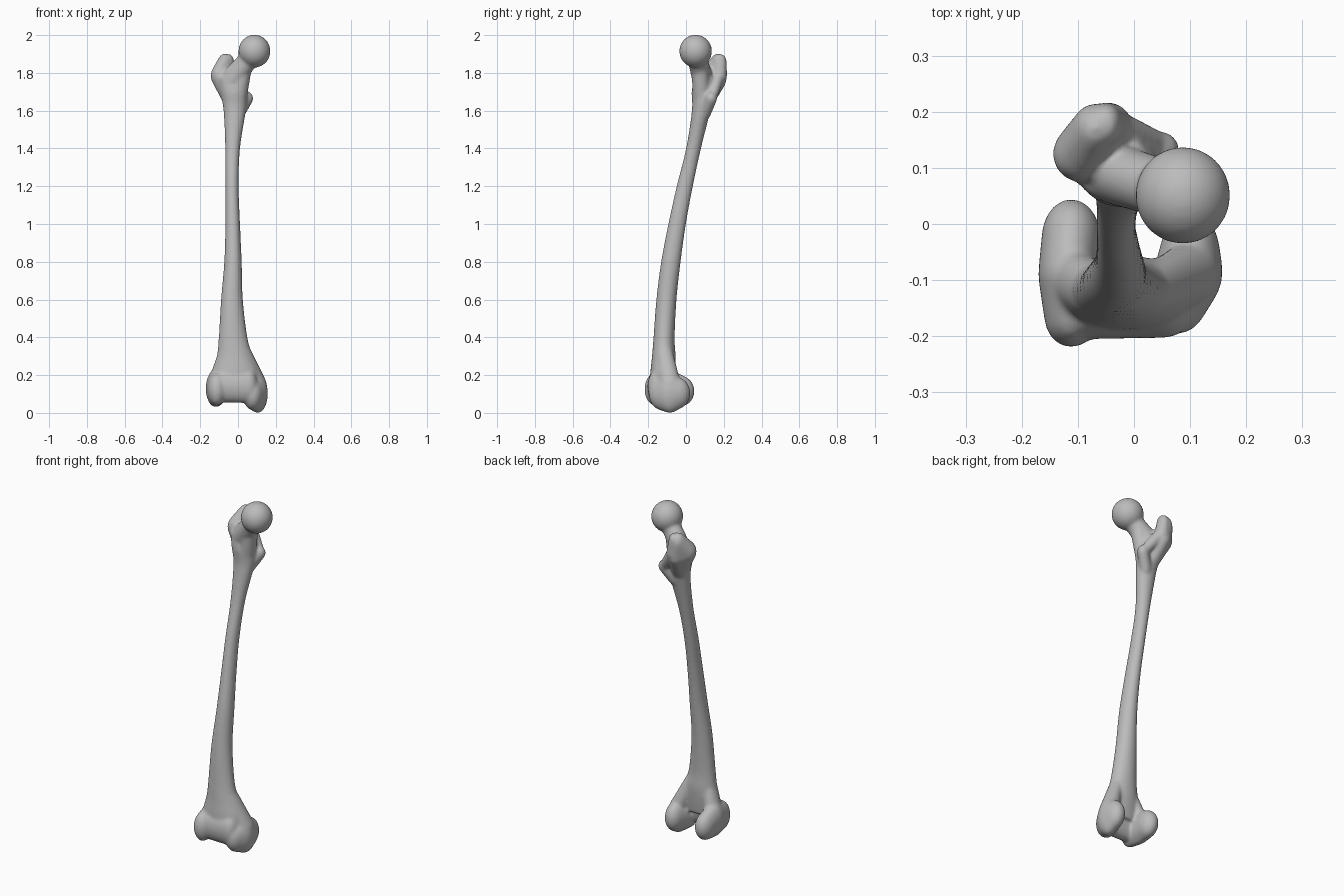
import bpy, bmesh
from math import cos, sin, pi
from mathutils import Vector

cube = bpy.data.objects.get("Cube")
if cube:
    bpy.data.objects.remove(cube, do_unlink=True)

bone = bpy.data.materials.new("bone grey")
bone.use_nodes = True
bone.diffuse_color = (0.5, 0.5, 0.5, 1)
bone.node_tree.nodes["Principled BSDF"].inputs["Base Color"].default_value = (0.5, 0.5, 0.5, 1)

parts = []


def add_object(name, bm):
    bmesh.ops.recalc_face_normals(bm, faces=bm.faces)
    mesh = bpy.data.meshes.new(name)
    bm.to_mesh(mesh)
    bm.free()
    mesh.materials.append(bone)
    obj = bpy.data.objects.new(name, mesh)
    bpy.context.collection.objects.link(obj)
    parts.append(obj)
    return obj


def hull(name, *balls):
    """Convex skin around ellipsoids given as (centre, radii)."""
    bm = bmesh.new()
    for centre, radii in balls:
        made = bmesh.ops.create_uvsphere(bm, u_segments=28, v_segments=18, radius=1)
        for v in made["verts"]:
            v.co = Vector(a * r + c for a, r, c in zip(v.co, radii, centre))
    if len(balls) > 1:
        out = bmesh.ops.convex_hull(bm, input=bm.verts[:])
        inside = [g for g in out["geom_interior"] if isinstance(g, bmesh.types.BMVert)]
        bmesh.ops.delete(bm, geom=inside, context="VERTS")
    return add_object(name, bm)


def curve_point(rows, i, t):
    """Smooth interpolation between neighbouring section rows."""
    a, b, c, d = (rows[min(max(i + k, 0), len(rows) - 1)] for k in (-1, 0, 1, 2))
    return [q + t / 2 * (r - p + t * (2 * p - 5 * q + 4 * r - s + t * (3 * (q - r) + s - p)))
            for p, q, r, s in zip(a, b, c, d)]


def loft(name, rows, steps=8, sides=36):
    """Closed tube through sections given as (z, x min, x max, y min, y max)."""
    bm = bmesh.new()
    sections = [curve_point(rows, i, s / steps) for i in range(len(rows) - 1) for s in range(steps)]
    rings = []
    for z, x0, x1, y0, y1 in sections + [rows[-1]]:
        rings.append([bm.verts.new(((x0 + x1) / 2 + (x1 - x0) / 2 * cos(2 * pi * k / sides),
                                    (y0 + y1) / 2 + (y1 - y0) / 2 * sin(2 * pi * k / sides), z))
                      for k in range(sides)])
    for low, high in zip(rings, rings[1:]):
        for k in range(sides):
            n = (k + 1) % sides
            bm.faces.new((low[k], low[n], high[n], high[k]))
    bm.faces.new(rings[0])
    bm.faces.new(rings[-1])
    return add_object(name, bm)


# Bowed shaft, flaring at both ends
shaft = loft("thigh_bone", [
    (0.14, -0.13, 0.11, -0.19, -0.07),
    (0.22, -0.13, 0.105, -0.188, -0.06),
    (0.30, -0.112, 0.078, -0.18, -0.055),
    (0.40, -0.102, 0.05, -0.172, -0.06),
    (0.60, -0.09, 0.026, -0.157, -0.05),
    (0.80, -0.073, 0.02, -0.132, -0.028),
    (1.00, -0.067, 0.011, -0.094, 0.0),
    (1.20, -0.067, 0.004, -0.05, 0.037),
    (1.40, -0.068, 0.011, 0.0, 0.08),
    (1.60, -0.077, 0.042, 0.031, 0.13),
    (1.70, -0.095, 0.048, 0.03, 0.155),
    (1.78, -0.11, 0.03, 0.045, 0.16),
])

# Ball joint and neck
hull("head", ((0.087, 0.051, 1.915), (0.085, 0.087, 0.087)))
hull("neck", ((0.06, 0.06, 1.875), (0.05, 0.052, 0.055)),
     ((-0.035, 0.09, 1.76), (0.05, 0.055, 0.075)))
hull("neck_base", ((0.025, 0.075, 1.81), (0.045, 0.045, 0.06)),
     ((-0.01, 0.085, 1.66), (0.055, 0.05, 0.06)))

# Outer knob with raised back crest, and inner knob
hull("greater_trochanter", ((-0.098, 0.125, 1.785), (0.047, 0.05, 0.06)),
     ((-0.07, 0.17, 1.845), (0.04, 0.045, 0.058)),
     ((-0.055, 0.165, 1.76), (0.045, 0.048, 0.05)),
     ((-0.03, 0.105, 1.64), (0.045, 0.04, 0.03)))
hull("trochanter_crest", ((-0.05, 0.178, 1.865), (0.028, 0.038, 0.036)),
     ((-0.045, 0.18, 1.78), (0.04, 0.037, 0.04)))
hull("back_ridge", ((-0.035, 0.175, 1.78), (0.03, 0.03, 0.04)),
     ((0.045, 0.14, 1.67), (0.024, 0.024, 0.03)))
hull("lesser_trochanter", ((0.05, 0.133, 1.665), (0.031, 0.032, 0.036)),
     ((0.005, 0.1, 1.60), (0.035, 0.035, 0.05)))

# Outer knee knuckle: front ridge and rounded back
hull("lateral_condyle", ((-0.112, -0.165, 0.125), (0.048, 0.055, 0.085)),
     ((-0.118, -0.09, 0.13), (0.053, 0.06, 0.1)),
     ((-0.112, -0.025, 0.115), (0.053, 0.07, 0.08)))
hull("lateral_flare", ((-0.115, -0.095, 0.14), (0.048, 0.06, 0.07)),
     ((-0.07, -0.12, 0.31), (0.035, 0.045, 0.04)))

# Inner knee knuckle
hull("medial_condyle", ((0.078, -0.13, 0.10), (0.054, 0.066, 0.085)),
     ((0.105, -0.085, 0.103), (0.053, 0.07, 0.104)),
     ((0.10, -0.05, 0.105), (0.053, 0.073, 0.085)))
hull("medial_flare", ((0.105, -0.085, 0.14), (0.048, 0.06, 0.07)),
     ((0.035, -0.115, 0.32), (0.035, 0.045, 0.04)))

# Shallow kneecap groove bridging the two knuckles
hull("kneecap_groove", ((-0.08, -0.15, 0.14), (0.05, 0.055, 0.085)),
     ((0.055, -0.15, 0.14), (0.05, 0.053, 0.088)))

# Fuse everything into one smooth bone
with bpy.context.temp_override(active_object=shaft, object=shaft,
                               selected_objects=parts, selected_editable_objects=parts):
    bpy.ops.object.join()
fuse = shaft.modifiers.new("fuse", "REMESH")
fuse.mode = "VOXEL"
fuse.voxel_size = 0.006
fuse.use_smooth_shade = True
soften = shaft.modifiers.new("soften", "SMOOTH")
soften.factor = 0.5
soften.iterations = 22
